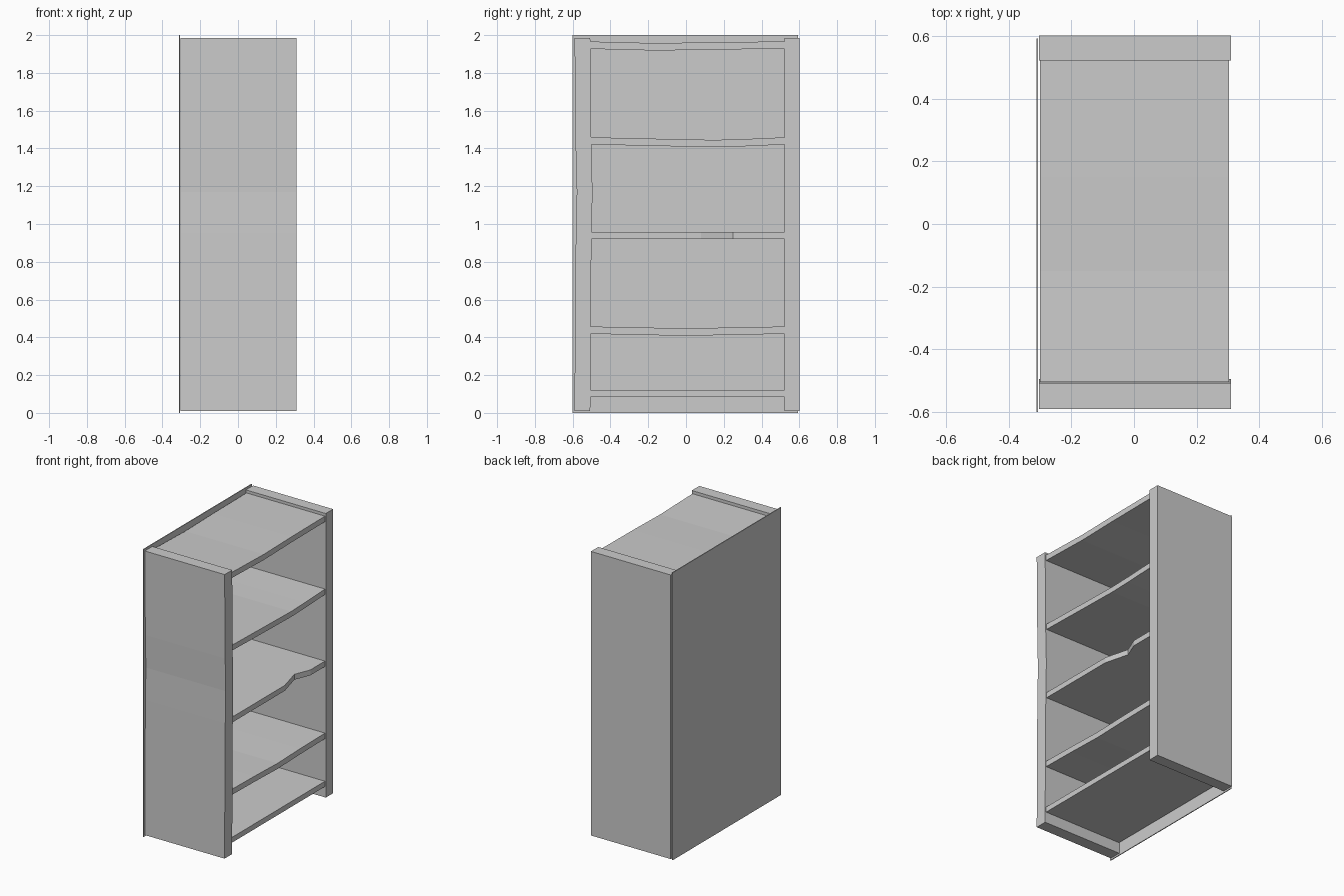
import bpy, bmesh

if "Cube" in bpy.data.objects:
    bpy.data.objects.remove(bpy.data.objects["Cube"])


def box(name, lo, hi):
    """Box from min corner to max corner."""
    bm = bmesh.new()
    bmesh.ops.create_cube(bm, size=1)
    for v in bm.verts:
        for i in range(3):
            v.co[i] = hi[i] if v.co[i] > 0 else lo[i]
    return finish(name, bm)


def finish(name, bm):
    bmesh.ops.recalc_face_normals(bm, faces=bm.faces)
    me = bpy.data.meshes.new(name)
    bm.to_mesh(me)
    bm.free()
    ob = bpy.data.objects.new(name, me)
    bpy.context.collection.objects.link(ob)
    return ob


def plank(name, sections):
    """Plank lofted through rectangular cross-sections (lists of 4 points)."""
    bm = bmesh.new()
    rings = [[bm.verts.new(p) for p in s] for s in sections]
    for a, b in zip(rings, rings[1:]):
        for i in range(4):
            j = (i + 1) % 4
            bm.faces.new((a[i], a[j], b[j], b[i]))
    bm.faces.new(rings[0])
    bm.faces.new(rings[-1])
    return finish(name, bm)


def shelf(name, z0, z1, bends):
    """Shelf along y; bends are (y, sag, front edge chip)."""
    secs = []
    for y, sag, chip in [(-0.505, 0, 0)] + bends + [(0.525, 0, 0)]:
        b, t, f = z0 - sag, z1 - sag, 0.304 - chip
        secs.append([(-0.30, y, b), (f, y, b), (f, y, t), (-0.30, y, t)])
    return plank(name, secs)


# thin back panel
box("back_panel", (-0.312, -0.6, 0.0), (-0.306, 0.592, 2.0))

# straight side panel
box("side_panel_right", (-0.304, 0.522, 0.01), (0.31, 0.602, 1.986))

# slightly bowed side panel
bow = [(0.01, 0), (0.6, 0.003), (0.95, 0.007), (1.17, 0.012), (1.4, 0.006), (1.986, 0)]
plank("side_panel_left", [
    [(-0.304, -0.59 + d, z), (0.31, -0.59 + d, z),
     (0.31, -0.507 + d, z), (-0.304, -0.507 + d, z)] for z, d in bow])

# worn shelves
shelf("bottom_shelf", 0.085, 0.122, [])
shelf("lower_shelf", 0.418, 0.457, [(-0.25, 0.004, 0), (0.0, 0.011, 0), (0.25, 0.004, 0)])
shelf("middle_shelf", 0.92, 0.958, [(0.08, 0, 0), (0.25, 0, 0.045), (0.36, 0, 0)])
shelf("upper_shelf", 1.421, 1.459, [(-0.1, 0.009, 0), (0.15, 0.014, 0), (0.3, 0.01, 0)])
shelf("top_shelf", 1.927, 1.966, [(-0.3, 0.005, 0), (-0.15, 0.009, 0), (0.15, 0.003, 0)])
